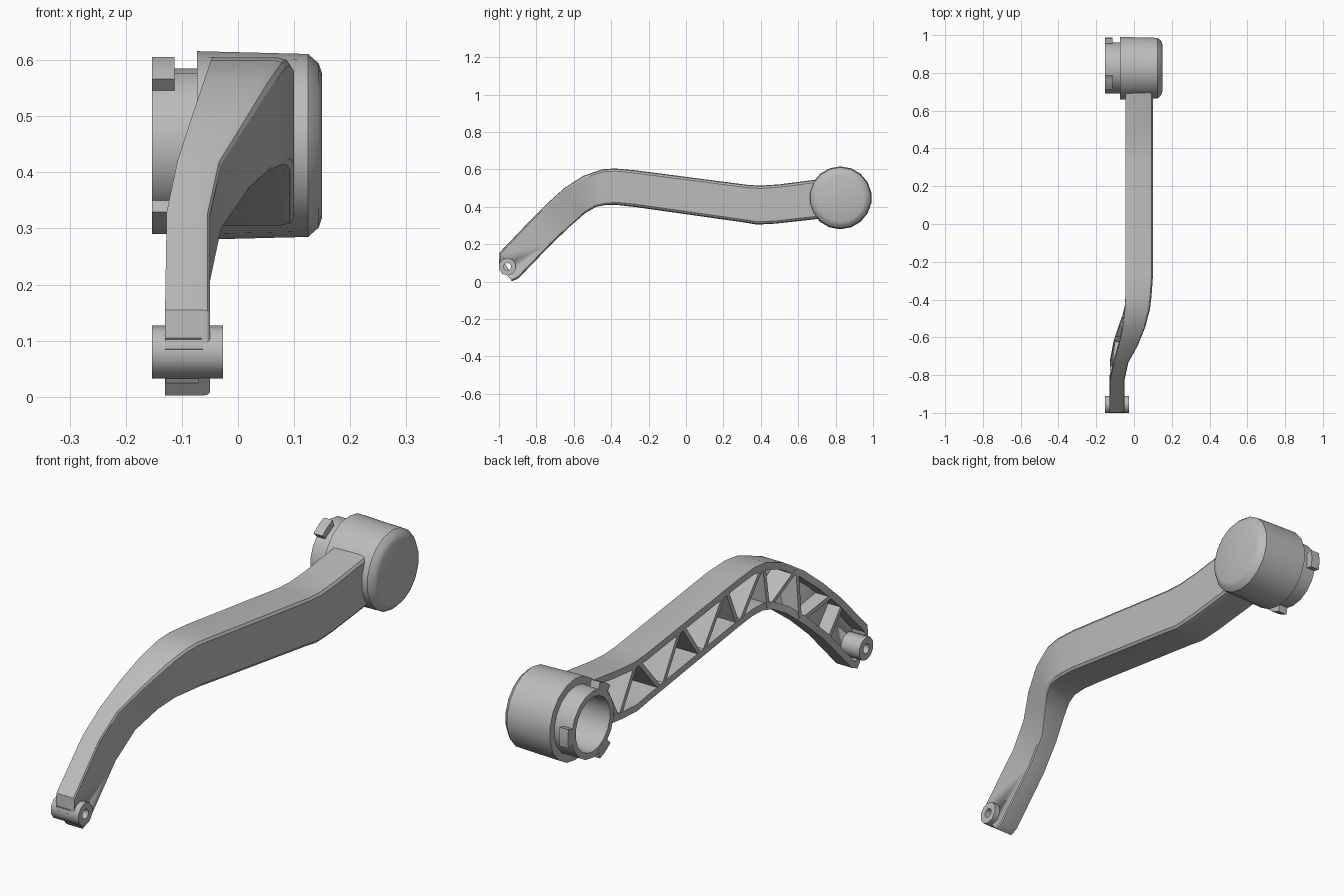
import bpy, bmesh, math
from mathutils import Vector

cube = bpy.data.objects.get("Cube")
if cube:
    bpy.data.objects.remove(cube, do_unlink=True)

grey = bpy.data.materials.new("cast_grey")
grey.use_nodes = True
grey.diffuse_color = (0.5, 0.5, 0.5, 1)
grey.node_tree.nodes["Principled BSDF"].inputs["Base Color"].default_value = (0.5, 0.5, 0.5, 1)


def finish(name, bm, angle=25):
    bmesh.ops.recalc_face_normals(bm, faces=bm.faces)
    mesh = bpy.data.meshes.new(name)
    bm.to_mesh(mesh)
    bm.free()
    mesh.materials.append(grey)
    obj = bpy.data.objects.new(name, mesh)
    bpy.context.collection.objects.link(obj)
    bpy.ops.object.select_all(action='DESELECT')
    obj.select_set(True)
    bpy.context.view_layer.objects.active = obj
    bpy.ops.object.shade_smooth_by_angle(angle=math.radians(angle))
    return obj


def loft(bm, rings, closed=False):
    """Skin a row of equal point rings, capped unless closed."""
    rows = [[bm.verts.new(p) for p in ring] for ring in rings]
    n = len(rows[0])
    pairs = list(zip(rows, rows[1:])) + ([(rows[-1], rows[0])] if closed else [])
    for a, b in pairs:
        for i in range(n):
            j = (i + 1) % n
            bm.faces.new((a[i], a[j], b[j], b[i]))
    if not closed:
        bm.faces.new(rows[0])
        bm.faces.new(rows[-1])


def lathe(name, profile, y, z, sides, angle=30):
    """Revolve a closed (x, radius) profile about an axis along x."""
    bm = bmesh.new()
    rings = []
    for k in range(sides):
        a = math.tau * (k + 0.5) / sides
        rings.append([(x, y + r * math.cos(a), z + r * math.sin(a)) for x, r in profile])
    loft(bm, rings, closed=True)
    bmesh.ops.remove_doubles(bm, verts=bm.verts, dist=1e-5)
    return finish(name, bm, angle)


# Arm stations: top y, top z, bottom y, bottom z, inner x, outer x
STATIONS = [
    (-1.0, .085, -.93, .002, -.13, -.05),
    (-.997, .155, -.895, .018, -.13, -.05),
    (-.83, .33, -.72, .2, -.127, -.05),
    (-.74, .42, -.62, .295, -.108, -.03),
    (-.65, .5, -.54, .365, -.082, .02),
    (-.55, .565, -.48, .4, -.06, .06),
    (-.45, .6, -.43, .41, -.048, .085),
    (-.38, .605, -.37, .41, -.045, .093),
    (-.27, .595, -.28, .4, -.045, .1),
    (.33, .517, .3, .318, -.045, .1),
    (.4, .513, .38, .305, -.045, .1),
    (.5, .52, .48, .31, -.045, .1),
    (.695, .545, .705, .335, -.045, .1),
]
FLANGE, WEB = 0.028, 0.02


# Channel arm, open towards -x, with chamfered outer edges
bm = bmesh.new()
rings = []
for ty, tz, by, bz, xl, xr in STATIONS:
    top, bot = Vector((0, ty, tz)), Vector((0, by, bz))
    down = (bot - top).normalized()
    cx = 0.17 * (xr - xl)
    cz = 0.6 * cx
    sect = [(xl, top), (xr - cx, top), (xr - .3 * cx, top + down * cz * .3),
            (xr, top + down * cz), (xr, bot - down * cz),
            (xr - .3 * cx, bot - down * cz * .3), (xr - cx, bot), (xl, bot),
            (xl, bot - down * FLANGE), (xr - WEB, bot - down * FLANGE),
            (xr - WEB, top + down * FLANGE), (xl, top + down * FLANGE)]
    rings.append([(x, p.y, p.z) for x, p in sect])
loft(bm, rings)
arm = finish("arm_channel", bm)

# Pin hole through the arm web
cutter = lathe("pin_hole_cutter", [(-.3, 0), (-.3, .03), (.2, .03), (.2, 0)], -.955, .08, 12)
cutter.hide_render = True
cut = arm.modifiers.new("pin_hole", 'BOOLEAN')
cut.operation, cut.solver, cut.object = 'DIFFERENCE', 'EXACT', cutter
bpy.context.view_layer.objects.active = arm
bpy.ops.object.modifier_apply(modifier=cut.name)
bpy.data.objects.remove(cutter, do_unlink=True)


def on_edge(y, col):
    """Point on the top (col 0) or bottom (col 2) edge, with the x limits there."""
    for a, b in zip(STATIONS, STATIONS[1:]):
        if y <= b[col] or b is STATIONS[-1]:
            t = (y - a[col]) / (b[col] - a[col])
            mix = [p + (q - p) * t for p, q in zip(a, b)]
            return Vector((0, y, mix[col + 1])), mix[4], mix[5]


def rib(bm, y_top, y_bot, thick=0.018):
    rows = []
    (p, pl, pr), (q, ql, qr) = on_edge(y_top, 0), on_edge(y_bot, 2)
    d = (q - p).normalized()
    side = Vector((0, -d.z, d.y)) * thick / 2
    for c, xl, xr in ((p + d * .012, pl, pr), (q - d * .012, ql, qr)):
        rows.append([(x, (c + s).y, (c + s).z) for x, s in
                     ((xl + .001, side), (xr - WEB / 2 - .005, side),
                      (xr - WEB / 2 - .005, -side), (xl + .001, -side))])
    loft(bm, rows)


# Zigzag truss ribs inside the channel
bm = bmesh.new()
tops = [.62, .38, .09, -.2, -.44, -.62, -.8]
bottoms = [.5, .22, -.04, -.28, -.46, -.6]
for i, b in enumerate(bottoms):
    rib(bm, tops[i], b)
    rib(bm, tops[i + 1], b)
rib(bm, -.85, -.74)
rib(bm, -.9985, -.92, .022)
finish("truss_ribs", bm)

# Tip boss with a through hole
lathe("tip_boss", [(-.153, .02), (-.153, .047), (-.027, .047), (-.027, .02)], -.955, .08, 10, 40)

# Hub: rounded closed outer face, collar and socket on the inner side
HY, HZ = .825, .448
lathe("hub", [(.15, 0), (.15, .128), (.144, .146), (.125, .163), (-.073, .168),
              (-.073, .137), (-.153, .137), (-.153, .112), (.1, .112), (.1, 0)],
      HY, HZ, 18)

# Three locking tabs around the collar
bm = bmesh.new()
for k in range(3):
    mid = math.radians(120 * k)
    rows = []
    for da in (-.24, -.08, .08, .24):
        c, s = math.cos(mid + da), math.sin(mid + da)
        rows.append([(x, HY + r * c, HZ + r * s) for x, r in
                     ((-.1535, .125), (-.1535, .164), (-.113, .164), (-.113, .125))])
    loft(bm, rows)
finish("locking_tabs", bm)
